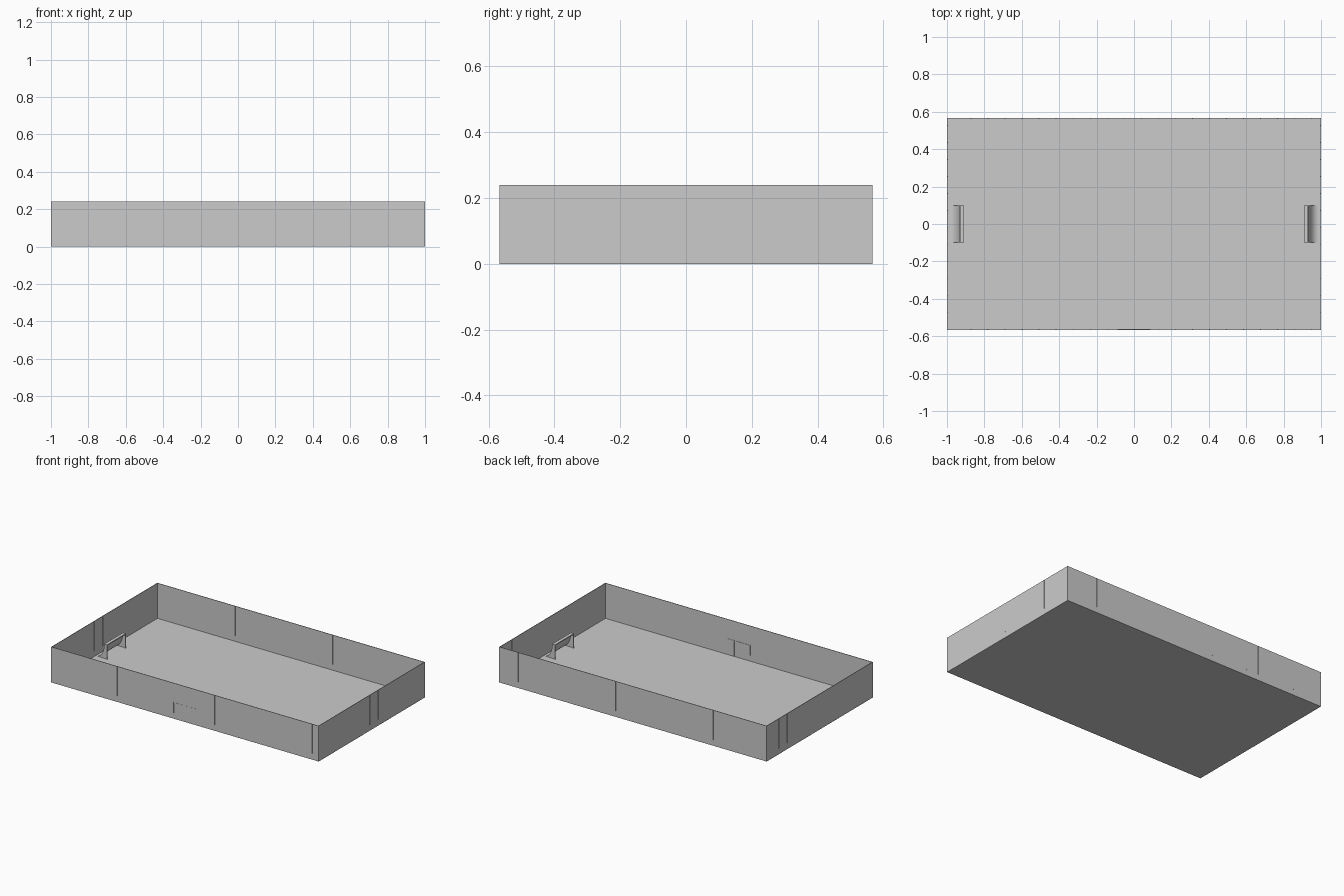
import bpy, bmesh, math

if "Cube" in bpy.data.objects:
    bpy.data.objects.remove(bpy.data.objects["Cube"], do_unlink=True)

grey = bpy.data.materials.new("plain_grey")
grey.use_nodes = True
grey.diffuse_color = (0.6, 0.6, 0.6, 1)
grey.node_tree.nodes["Principled BSDF"].inputs["Base Color"].default_value = (0.6, 0.6, 0.6, 1)

HX, HY = 1.0, 0.567        # half length and half width of the court
KICK, MID, TOP = 0.04, 0.14, 0.24
WALL = 0.004               # fence thickness
PITCH = 0.0911             # panel width


def add_box(bm, x0, x1, y0, y1, z0, z1):
    verts = bmesh.ops.create_cube(bm, size=1)["verts"]
    for v in verts:
        v.co.x = x1 if v.co.x > 0 else x0
        v.co.y = y1 if v.co.y > 0 else y0
        v.co.z = z1 if v.co.z > 0 else z0


def finish(name, bm):
    bmesh.ops.recalc_face_normals(bm, faces=bm.faces)
    mesh = bpy.data.meshes.new(name)
    bm.to_mesh(mesh)
    bm.free()
    obj = bpy.data.objects.new(name, mesh)
    bpy.context.collection.objects.link(obj)
    mesh.materials.append(grey)
    return obj


def boxes(name, items):
    bm = bmesh.new()
    for item in items:
        add_box(bm, *item)
    return finish(name, bm)


# Court floor
boxes("floor", [(-HX, HX, -HY, HY, 0, 0.002)])


def fence(name, half, seams, place):
    """Kick board, two rows of mesh panels and slim seam posts for one side."""
    rows = [(0, KICK), (KICK, MID), (MID, TOP)]
    parts = [place(-half, half, 0.0004, WALL, z0, z1) for z0, z1 in rows]
    parts += [place(s - 0.002, s + 0.002, 0, WALL + 0.0004, KICK, TOP) for s in seams]
    boxes(name, parts)


def seam_row(start, half):
    return [start + i * PITCH for i in range(40) if start + i * PITCH < half - 0.01]


long_seams, short_seams = seam_row(-0.872, HX), seam_row(-0.475, HY)
fence("front_fence", HX, long_seams, lambda a, b, d, e, z, t: (a, b, -HY + d, -HY + e, z, t))
fence("back_fence", HX, long_seams, lambda a, b, d, e, z, t: (a, b, HY - e, HY - d, z, t))
fence("left_fence", HY, short_seams, lambda a, b, d, e, z, t: (HX - e, HX - d, a, b, z, t))
fence("right_fence", HY, short_seams, lambda a, b, d, e, z, t: (-HX + d, -HX + e, a, b, z, t))

# Gate in the front fence: lintel, stepped ends and upright bars
y0, y1 = -HY - 0.0005, -HY + WALL + 0.002
gate = [(-0.087, 0.087, y0, y1, 0.105, 0.11)]
gate += [(x - 0.002, x + 0.002, y0, y1, 0, 0.105) for x in (-0.045, -0.005, 0.035, 0.075)]
gate += [(x - 0.002, x + 0.002, y0, y1, KICK, 0.105) for x in (-0.085, 0.085)]
boxes("gate", gate)


def goal(name, side):
    """Goal frame, concave back net and side nets; side is +1 or -1."""
    def box(a, b, *rest):
        return (min(a * side, b * side), max(a * side, b * side)) + rest

    bar = 0.006
    frame = [box(0.908, 0.908 + bar, y, y + bar, 0, 0.1) for y in (-0.1, 0.1 - bar)]
    frame.append(box(0.908, 0.93, -0.1, 0.1, 0.1 - bar, 0.1))
    boxes(name + "_frame", frame)

    # Net profile drops steeply under the bar and flares out at the floor
    steps = 10
    curve = []
    for i in range(steps + 1):
        a = math.pi / 2 * i / steps
        curve.append((0.985 - 0.055 * math.cos(a), 0.098 - 0.094 * math.sin(a)))
    bm = bmesh.new()
    rings = [[bm.verts.new((x * side, y, z)) for x, z in curve] for y in (-0.099, 0.099)]
    for i in range(steps):
        bm.faces.new((rings[0][i], rings[0][i + 1], rings[1][i + 1], rings[1][i]))
    net = finish(name + "_net", bm)
    net.data.shade_smooth()

    bm = bmesh.new()
    for y in (-0.099, 0.099):
        inner = [(0.91, 0.002), (0.91, 0.098)]
        bm.faces.new([bm.verts.new((x * side, y, z)) for x, z in inner + curve])
    finish(name + "_side_nets", bm)


goal("left_goal", 1)
goal("right_goal", -1)
